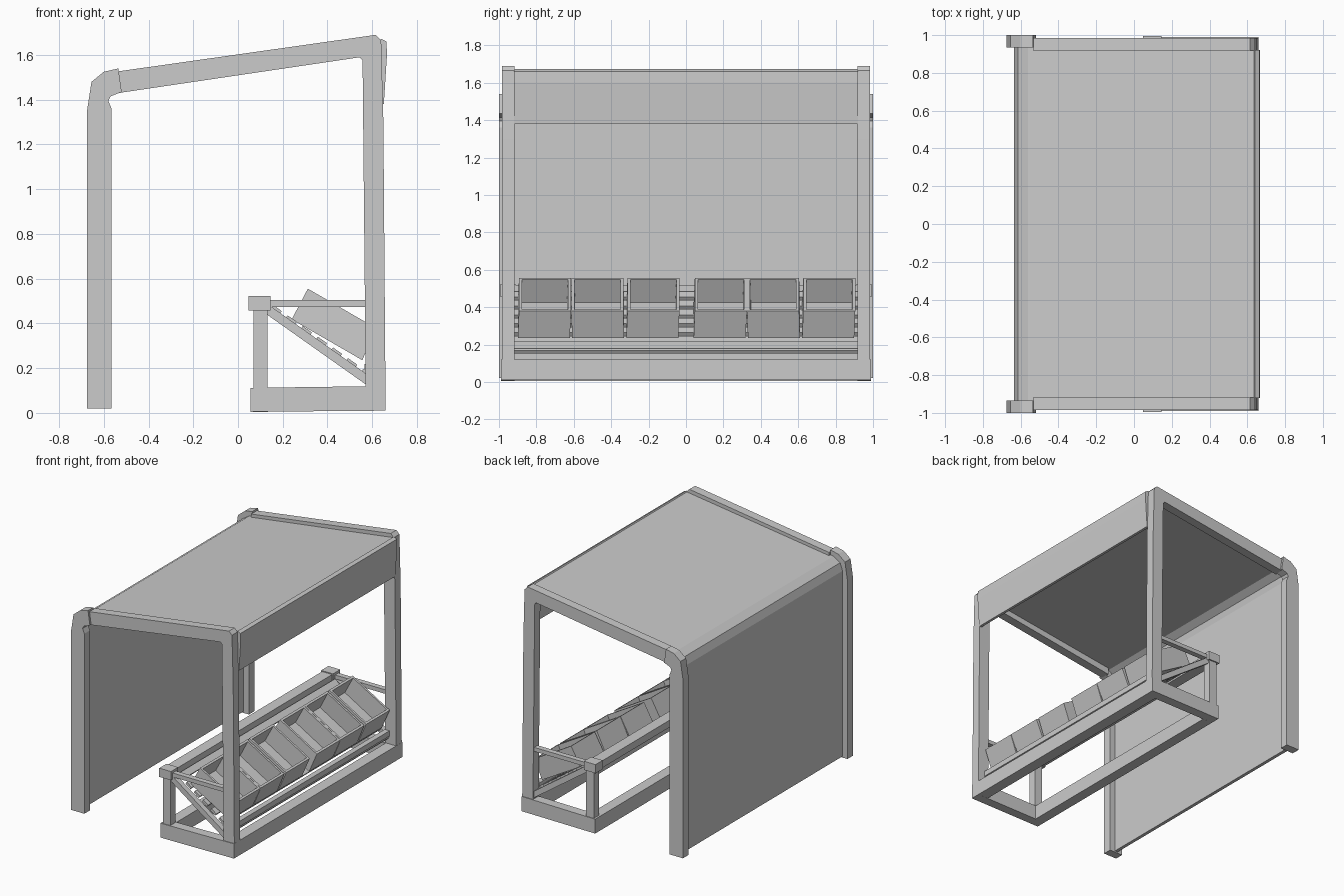
import bpy, bmesh, math
from mathutils import Vector

cube = bpy.data.objects.get("Cube")
if cube:
    bpy.data.objects.remove(cube, do_unlink=True)

grey = bpy.data.materials.new("plain grey")
grey.use_nodes = True
COLOUR = (0.6, 0.6, 0.6, 1)
grey.diffuse_color = COLOUR
grey.node_tree.nodes["Principled BSDF"].inputs["Base Color"].default_value = COLOUR


def finish(name, bm):
    bmesh.ops.recalc_face_normals(bm, faces=bm.faces)
    mesh = bpy.data.meshes.new(name)
    bm.to_mesh(mesh)
    bm.free()
    mesh.materials.append(grey)
    obj = bpy.data.objects.new(name, mesh)
    bpy.context.collection.objects.link(obj)
    return obj


def prism(name, profile, y0, y1):
    """Extrude an x-z profile from y0 to y1."""
    bm = bmesh.new()
    face = bm.faces.new([bm.verts.new((x, y0, z)) for x, z in profile])
    out = bmesh.ops.extrude_face_region(bm, geom=[face])
    verts = [v for v in out["geom"] if isinstance(v, bmesh.types.BMVert)]
    bmesh.ops.translate(bm, verts=verts, vec=(0, y1 - y0, 0))
    return finish(name, bm)


def box(name, x0, x1, z0, z1, y0, y1):
    return prism(name, [(x0, z0), (x1, z0), (x1, z1), (x0, z1)], y0, y1)


def bar(name, a, b, thick, y0, y1):
    """Sloping bar from a to b in the x-z plane."""
    a, b = Vector(a), Vector(b)
    d = (b - a).normalized()
    n = Vector((-d.y, d.x)) * thick / 2
    return prism(name, [a - n, b - n, b + n, a + n], y0, y1)


# End frames: rear post with bent elbow, roof beam with front post, stand sides
rear_post = [(-.675, .02), (-.565, .02), (-.565, 1.36), (-.58, 1.395), (-.57, 1.415),
             (-.52, 1.435), (-.535, 1.54), (-.60, 1.525), (-.655, 1.48), (-.675, 1.35)]
front_frame = [(-.535, 1.43), (.545, 1.59), (.557, 1.575), (.572, .02), (.66, .02),
               (.65, 1.3), (.64, 1.665), (.615, 1.69), (-.535, 1.527)]
for s, side in ((-1, "right"), (1, "left")):
    prism("rear_post_" + side, rear_post, s * .935, s)
    prism("front_frame_" + side, front_frame, s * .918, s * .985)
    prism("stand_base_" + side, [(.055, .005), (.66, .01), (.66, .12), (.055, .112)],
          s * .918, s * .99)
    box("stand_post_" + side, .07, .132, .1, .47, s * .925, s * .985)
    box("rail_cap_" + side, .048, .145, .457, .522, s * .91, s * .995)
    box("stand_strut_" + side, .13, .58, .474, .504, s * .935, s * .975)
    bar("stand_brace_" + side, (.135, .46), (.585, .142), .04, s * .935, s * .975)

# Rear wall and roof sheet with a chamfered edge
prism("wall_and_roof", [(-.635, .03), (-.635, 1.41), (-.615, 1.465), (-.56, 1.5),
                        (.64, 1.665), (.64, 1.645), (-.55, 1.478), (-.6, 1.445),
                        (-.61, 1.4), (-.61, .03)], -.94, .94)

# Hanging fascia over the opening
prism("front_fascia", [(.632, 1.38), (.652, 1.38), (.666, 1.6), (.664, 1.66),
                       (.64, 1.672), (.625, 1.65)], -.92, .92)

# Long members of the display stand
box("base_rail_rear", .055, .135, .005, .112, -.92, .92)
box("base_rail_front", .575, .66, .01, .12, -.92, .92)
box("top_rail", .055, .138, .462, .515, -.92, .92)

# Slats resting on the sloping braces
for i in range(7):
    p = Vector((.17, .462)).lerp(Vector((.575, .175)), i / 6)
    d = Vector((.0205, -.0145))
    bar("slat_%d" % (i + 1), p - d, p + d, .018, -.92, .92)
box("stop_rail", .565, .605, .178, .218, -.92, .92)


def crate(name, yc, lean):
    """Open box with flared ends, tipped towards the front."""
    u, n = Vector((.866, 0, -.5)), Vector((.5, 0, .866))
    origin = Vector((.24, yc, .418))
    wall, rim = .016, .155

    def ring(bm, inset, h):
        flare = h / rim * .02
        pts = []
        for along, across in ((0, -1), (1, -1), (1, 1), (0, 1)):
            a = (.365 - flare - inset) if along else (inset - flare * .3)
            w = across * (.139 - inset) + lean * (h / rim)
            pts.append(bm.verts.new(origin + u * a + n * h + Vector((0, w, 0))))
        return pts

    bm = bmesh.new()
    rings = [ring(bm, 0, 0), ring(bm, 0, rim), ring(bm, wall, rim), ring(bm, wall, wall)]
    for lo, hi in zip(rings, rings[1:]):
        for i in range(4):
            j = (i + 1) % 4
            bm.faces.new((lo[i], lo[j], hi[j], hi[i]))
    bm.faces.new(rings[0])
    bm.faces.new(rings[-1])
    return finish(name, bm)


# Two groups of three crates with slight sideways lean
for s, side in ((-1, "right"), (1, "left")):
    for k in range(3):
        crate("crate_%s_%d" % (side, k + 1), s * (.18 + .29 * k), .006 if k != 1 else -.004)
